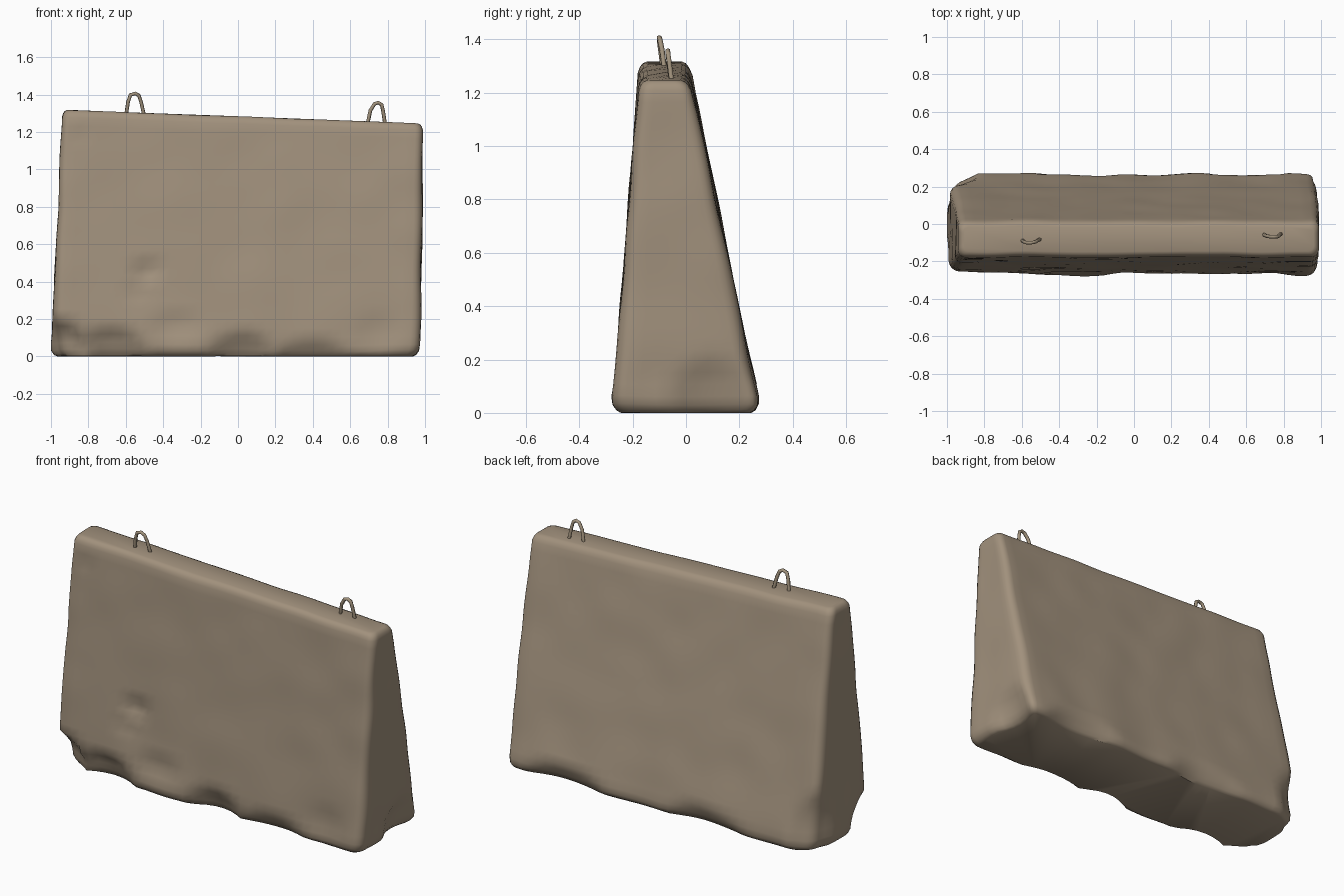
import bpy, bmesh, math
from mathutils import Vector, noise

if "Cube" in bpy.data.objects:
    bpy.data.objects.remove(bpy.data.objects["Cube"])

def material(name, rgb):
    m = bpy.data.materials.new(name)
    m.diffuse_color = (*rgb, 1)
    m.use_nodes = True
    m.node_tree.nodes["Principled BSDF"].inputs["Base Color"].default_value = m.diffuse_color
    return m

stone = material("weathered concrete", (0.36, 0.285, 0.205))
metal = material("dusty steel", (0.36, 0.29, 0.205))

def ring(xl, xr, yf, yb, r, nx=36, ny=8, nc=4):
    """Rounded rectangle outline, counter-clockwise from the front left."""
    cs = [(xl + r, yf + r, 180), (xr - r, yf + r, 270), (xr - r, yb - r, 0), (xl + r, yb - r, 90)]
    pts = []
    for k, (cx, cy, a) in enumerate(cs):
        for j in range(nc + 1):
            t = math.radians(a + 90 * j / nc)
            pts.append(Vector((cx + r * math.cos(t), cy + r * math.sin(t))))
        nxt = cs[(k + 1) % 4]
        t = math.radians(nxt[2])
        end = Vector((nxt[0] + r * math.cos(t), nxt[1] + r * math.sin(t)))
        start, n = pts[-1], (nx if k % 2 == 0 else ny)
        pts += [start.lerp(end, j / n) for j in range(1, n)]
    return pts

# dents: centre, radius, push
dents = [
    ((-0.49, -0.24, 0.46), (0.09, 0.2, 0.05), (0, 0.035, -0.01)),
    ((-0.54, -0.25, 0.34), (0.06, 0.2, 0.05), (0, 0.015, 0)),
    ((-0.86, -0.19, 1.17), (0.04, 0.1, 0.04), (0, 0.015, 0)),
    ((-0.97, -0.28, 0.04), (0.16, 0.2, 0.16), (0.05, 0.08, 0.01)),
    ((-0.68, -0.29, 0.03), (0.20, 0.15, 0.13), (0, 0.06, 0.01)),
    ((-0.33, -0.28, 0.16), (0.16, 0.15, 0.09), (0, 0.02, 0)),
    ((0.02, -0.29, 0.03), (0.18, 0.14, 0.10), (0, 0.05, 0.01)),
    ((0.40, -0.29, 0.02), (0.22, 0.14, 0.07), (0, 0.035, 0)),
    ((0.75, -0.28, 0.12), (0.12, 0.15, 0.12), (0, 0.012, 0)),
    ((0.97, 0.10, 0.03), (0.12, 0.16, 0.18), (-0.04, -0.01, 0)),
    ((0.60, 0.28, 0.02), (0.25, 0.14, 0.08), (0, -0.04, 0.01)),
    ((-0.30, 0.28, 0.02), (0.25, 0.14, 0.08), (0, -0.03, 0.01)),
    ((-0.99, 0.25, 0.10), (0.14, 0.16, 0.25), (0.03, -0.04, 0)),
]

# tapering, slightly slumped block
levels = [(0.0, 0.04), (0.008, 0.022), (0.025, 0.006)] + \
         [(0.05 + 0.92 * i / 26, 0) for i in range(27)] + \
         [(0.984, 0.005), (0.995, 0.014), (1.0, 0.028)]
bm = bmesh.new()
rings = []
for t, d in levels:
    pts = ring(-1.0 + 0.06 * t + d, 0.975 + 0.015 * t - d,
               -0.275 + 0.1 * t + d, 0.28 - 0.268 * t - d, 0.055 - 0.015 * t - d * 0.4)
    row = []
    for p in pts:
        v = Vector((p.x, p.y, t * (1.283 - 0.038 * p.x)))
        move = Vector()
        for c, r, push in dents:
            q = [(v[i] - c[i]) / r[i] for i in range(3)]
            f = max(0, 1 - sum(a * a for a in q))
            move += Vector(push) * f
        # gentle lumps, rougher near the foot
        amp = 0.007 + 0.009 * max(0, 1 - t / 0.2)
        n = noise.noise_vector(v * 4.5)
        move += Vector((n.x, n.y, n.z * (0.5 if 0.01 < t < 0.95 else 0.3))) * amp
        v += move
        v.z = max(v.z, 0.0) if t > 0 else max(0, move.z * 0.4)
        row.append(bm.verts.new(v))
    rings.append(row)
for a, b in zip(rings, rings[1:]):
    for i in range(len(a)):
        j = (i + 1) % len(a)
        bm.faces.new((a[i], a[j], b[j], b[i]))
bm.faces.new(rings[-1])
bm.faces.new(rings[0][::-1])
for f in bm.faces:
    f.smooth = True
me = bpy.data.meshes.new("barrier_block")
bm.to_mesh(me)
bm.free()
me.materials.append(stone)
block = bpy.data.objects.new("barrier_block", me)
bpy.context.collection.objects.link(block)
bpy.context.view_layer.objects.active = block
block.select_set(True)
bpy.ops.object.shade_smooth_by_angle(angle=math.radians(50))

# bent lifting loops
def lifting_loop(name, pts):
    cu = bpy.data.curves.new(name, 'CURVE')
    cu.dimensions = '3D'
    cu.bevel_depth = 0.010
    cu.bevel_resolution = 1
    cu.use_fill_caps = True
    s = cu.splines.new('POLY')
    s.points.add(len(pts) - 1)
    for sp, p in zip(s.points, pts):
        sp.co = (*p, 1)
    cu.materials.append(metal)
    bpy.context.collection.objects.link(bpy.data.objects.new(name, cu))

lifting_loop("left_lifting_loop", [
    (-0.60, -0.085, 1.28), (-0.588, -0.095, 1.36), (-0.575, -0.10, 1.398),
    (-0.55, -0.10, 1.406), (-0.53, -0.097, 1.395), (-0.518, -0.09, 1.36), (-0.50, -0.08, 1.28)])
lifting_loop("right_lifting_loop", [
    (0.69, -0.055, 1.23), (0.708, -0.064, 1.315), (0.73, -0.068, 1.35),
    (0.75, -0.068, 1.357), (0.768, -0.067, 1.345), (0.776, -0.062, 1.31), (0.788, -0.052, 1.23)])
